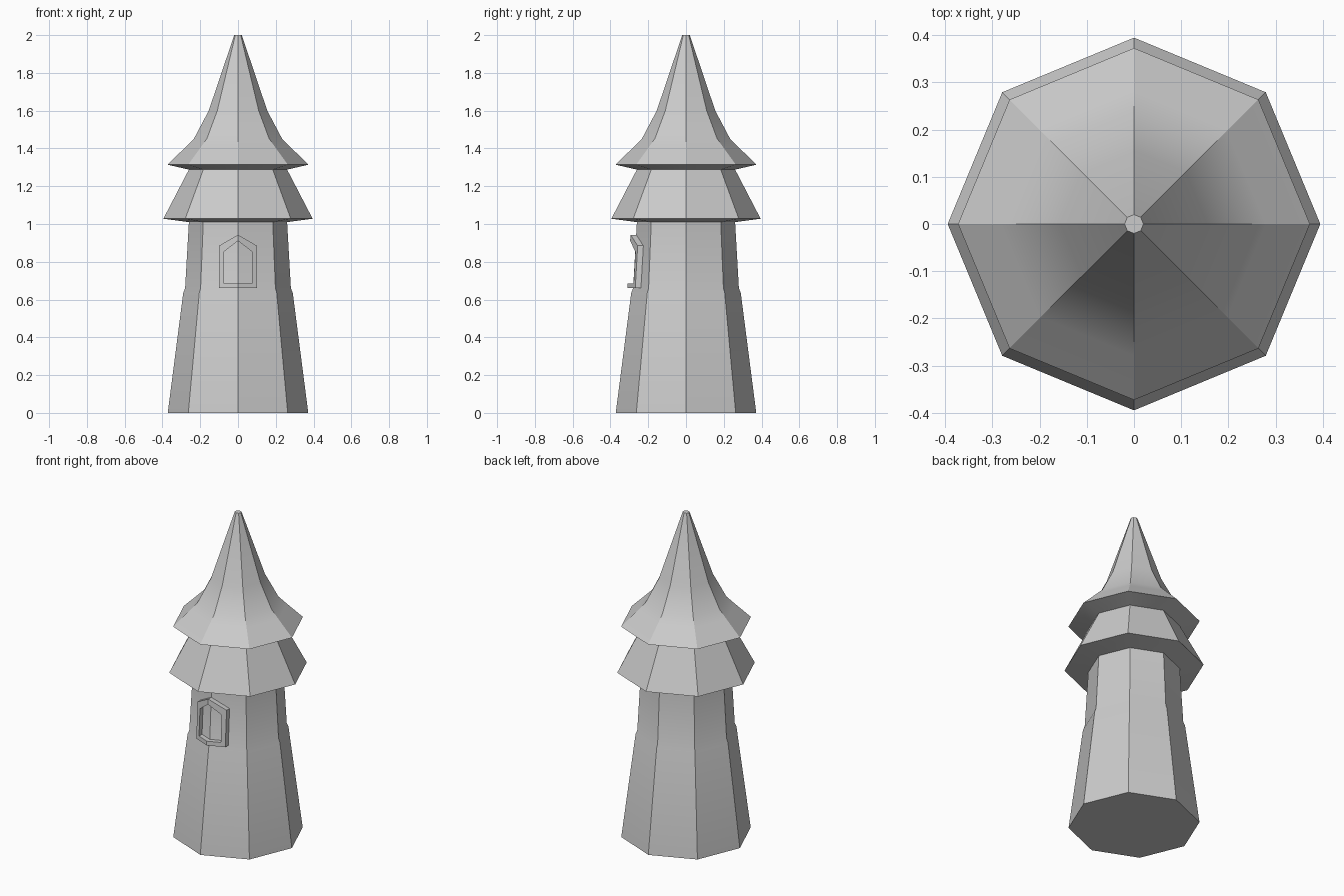
import bpy, bmesh
from math import cos, sin, radians

if "Cube" in bpy.data.objects:
    bpy.data.objects.remove(bpy.data.objects["Cube"])

SIDES = 8


def finish(name, bm):
    bmesh.ops.recalc_face_normals(bm, faces=bm.faces)
    mesh = bpy.data.meshes.new(name)
    bm.to_mesh(mesh)
    bm.free()
    obj = bpy.data.objects.new(name, mesh)
    bpy.context.collection.objects.link(obj)
    bpy.ops.object.select_all(action='DESELECT')
    bpy.context.view_layer.objects.active = obj
    obj.select_set(True)
    bpy.ops.object.shade_smooth_by_angle(angle=radians(30))
    return obj


def lathe(name, profile, cap_start=False, cap_end=False):
    """Eight-sided turning of (radius, height) points, one corner facing front."""
    bm = bmesh.new()
    rings = []
    for r, z in profile:
        rings.append([bm.verts.new((r * cos(radians(i * 45)), r * sin(radians(i * 45)), z))
                      for i in range(SIDES)])
    for a, b in zip(rings, rings[1:]):
        for i in range(SIDES):
            j = (i + 1) % SIDES
            bm.faces.new((a[i], a[j], b[j], b[i]))
    if cap_start:
        bm.faces.new(rings[0])
    if cap_end:
        bm.faces.new(rings[-1])
    # Outward normals for the open shells
    obj = finish(name, bm)
    mid = max(obj.data.polygons, key=lambda p: p.area if abs(p.normal.z) < 0.9 else 0)
    if mid.normal.x * mid.center.x + mid.normal.y * mid.center.y < 0:
        obj.data.flip_normals()
    return obj


# Tapered tower wall with a small step below the window
lathe("tower_wall", [(0.372, 0), (0.29, 0.635), (0.28, 0.66), (0.26, 1.01)], cap_start=True)

# Lower roof skirt, with its sloping underside
lathe("lower_roof", [(0.26, 1.01), (0.395, 1.028), (0.26, 1.288)])

# Flared upper roof with a small flat tip
lathe("upper_roof", [(0.26, 1.288), (0.373, 1.314), (0.28, 1.405), (0.233, 1.452),
                     (0.155, 1.6), (0.02, 2.0)], cap_end=True)


# Pointed window frame folded around the front corner of the tower
def frame_outline(half_width, bottom, shoulder, peak):
    return [(0, bottom), (half_width, bottom), (half_width, shoulder), (0, peak),
            (-half_width, shoulder), (-half_width, bottom)]


def on_wall(x, z, offset):
    radius = 0.28 - (z - 0.66) * 0.057
    return (x, -radius + abs(x) * 0.414 - offset, z)


bm = bmesh.new()
outer = frame_outline(0.1, 0.66, 0.885, 0.943)
inner = frame_outline(0.075, 0.686, 0.853, 0.911)
loops = [[bm.verts.new(on_wall(x, z, d)) for x, z in pts]
         for pts, d in ((outer, -0.003), (outer, 0.03), (inner, 0.03), (inner, -0.003))]
for k in range(4):
    a, b = loops[k], loops[(k + 1) % 4]
    for i in range(6):
        j = (i + 1) % 6
        bm.faces.new((a[i], a[j], b[j], b[i]))
finish("window_frame", bm)
